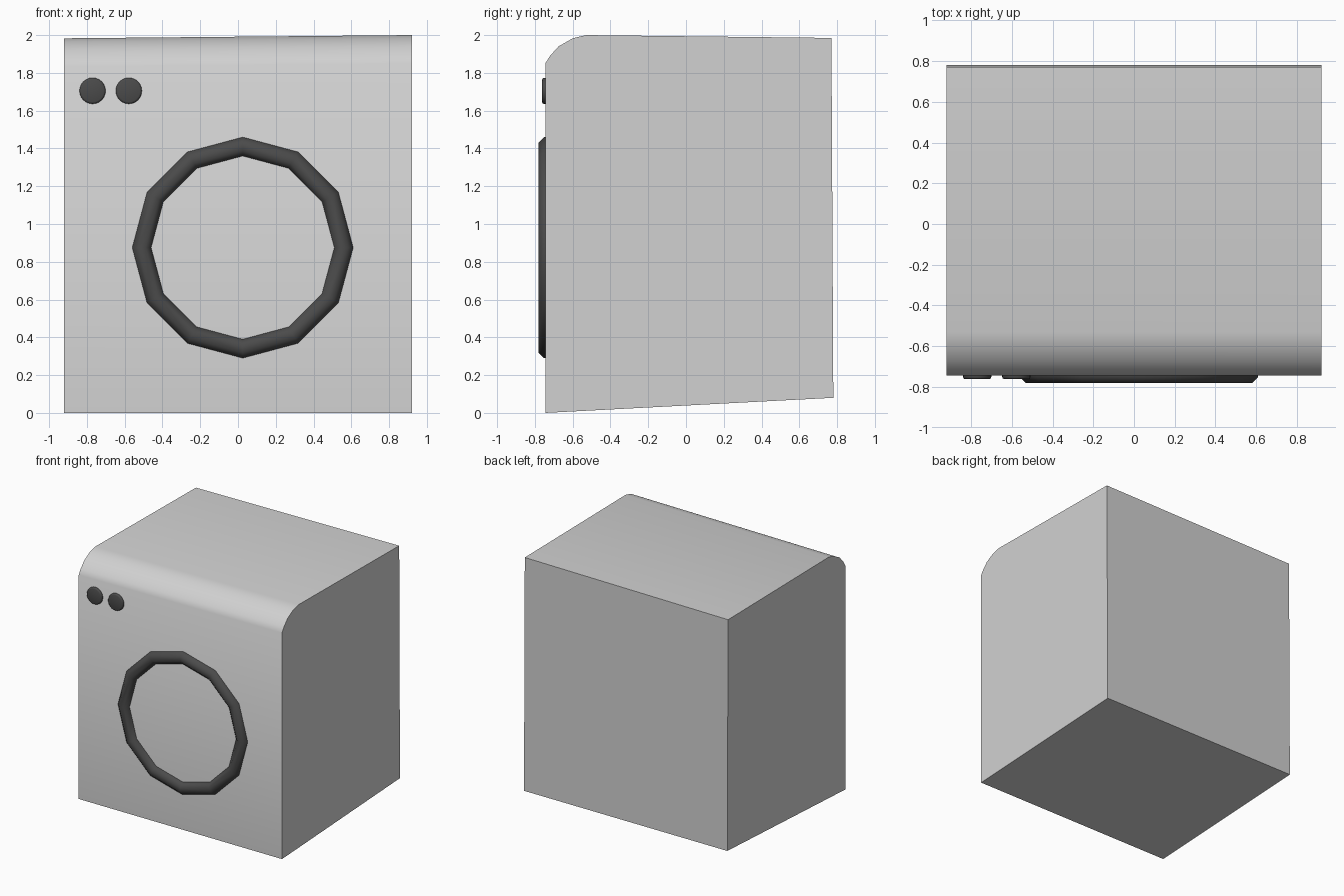
import bpy, bmesh, math
from mathutils import Matrix

if "Cube" in bpy.data.objects:
    bpy.data.objects.remove(bpy.data.objects["Cube"], do_unlink=True)


def material(name, rgb):
    mat = bpy.data.materials.new(name)
    mat.use_nodes = True
    mat.diffuse_color = (*rgb, 1)
    shader = next(n for n in mat.node_tree.nodes if n.type == 'BSDF_PRINCIPLED')
    shader.inputs["Base Color"].default_value = (*rgb, 1)
    return mat


def finish(bm, name, mat, angle):
    bmesh.ops.recalc_face_normals(bm, faces=bm.faces)
    mesh = bpy.data.meshes.new(name)
    bm.to_mesh(mesh)
    bm.free()
    mesh.materials.append(mat)
    obj = bpy.data.objects.new(name, mesh)
    bpy.context.collection.objects.link(obj)
    bpy.ops.object.select_all(action='DESELECT')
    obj.select_set(True)
    bpy.context.view_layer.objects.active = obj
    bpy.ops.object.shade_smooth_by_angle(angle=math.radians(angle))
    return obj


light_grey = material("light grey enamel", (0.64, 0.64, 0.64))
dark_grey = material("dark grey plastic", (0.07, 0.07, 0.07))
HALF_WIDTH, FRONT = 0.92, -0.745

# Cabinet: side profile swept across the width, top dipping slightly to one side
profile = [(FRONT, 0), (FRONT, 1.85), (-0.72, 1.89), (-0.675, 1.94),
           (-0.6, 1.983), (-0.53, 2.0), (0.77, 1.985), (0.78, 0.08)]
bm = bmesh.new()
left, right = [[bm.verts.new((x, y, z - (0.017 if x < 0 and z > 1.8 else 0)))
                for y, z in profile] for x in (-HALF_WIDTH, HALF_WIDTH)]
bm.faces.new(left)
bm.faces.new(right)
for i in range(len(profile)):
    j = (i + 1) % len(profile)
    bm.faces.new((left[i], left[j], right[j], right[i]))
finish(bm, "cabinet", light_grey, 40)

# Door ring: twelve-sided hoop with an octagonal section
SIDES, SECTION = 12, 8
bm = bmesh.new()
hoops = []
for i in range(SIDES):
    turn = math.tau * i / SIDES
    hoop = []
    for k in range(SECTION):
        a = math.tau * (k + 0.5) / SECTION
        r = 0.535 + 0.054 * math.cos(a)
        hoop.append(bm.verts.new((0.025 + r * math.cos(turn),
                                  -0.732 + 0.053 * math.sin(a),
                                  0.875 + r * math.sin(turn))))
    hoops.append(hoop)
for i in range(SIDES):
    a, b = hoops[i], hoops[(i + 1) % SIDES]
    for k in range(SECTION):
        n = (k + 1) % SECTION
        bm.faces.new((a[k], a[n], b[n], b[k]))
finish(bm, "door_ring", dark_grey, 60)

# Control buttons: short discs with chamfered rims
for name, x in (("button_outer", -0.77), ("button_inner", -0.578)):
    bm = bmesh.new()
    bmesh.ops.create_cone(bm, cap_ends=True, segments=24, radius1=0.069,
                          radius2=0.069, depth=0.04)
    rim = [e for e in bm.edges if all(v.co.z > 0 for v in e.verts)]
    bmesh.ops.bevel(bm, geom=rim, offset=0.01, segments=2, profile=0.5,
                    affect='EDGES')
    bm.transform(Matrix.Translation((x, -0.742, 1.705))
                 @ Matrix.Rotation(math.pi / 2, 4, 'X'))
    finish(bm, name, dark_grey, 50)
